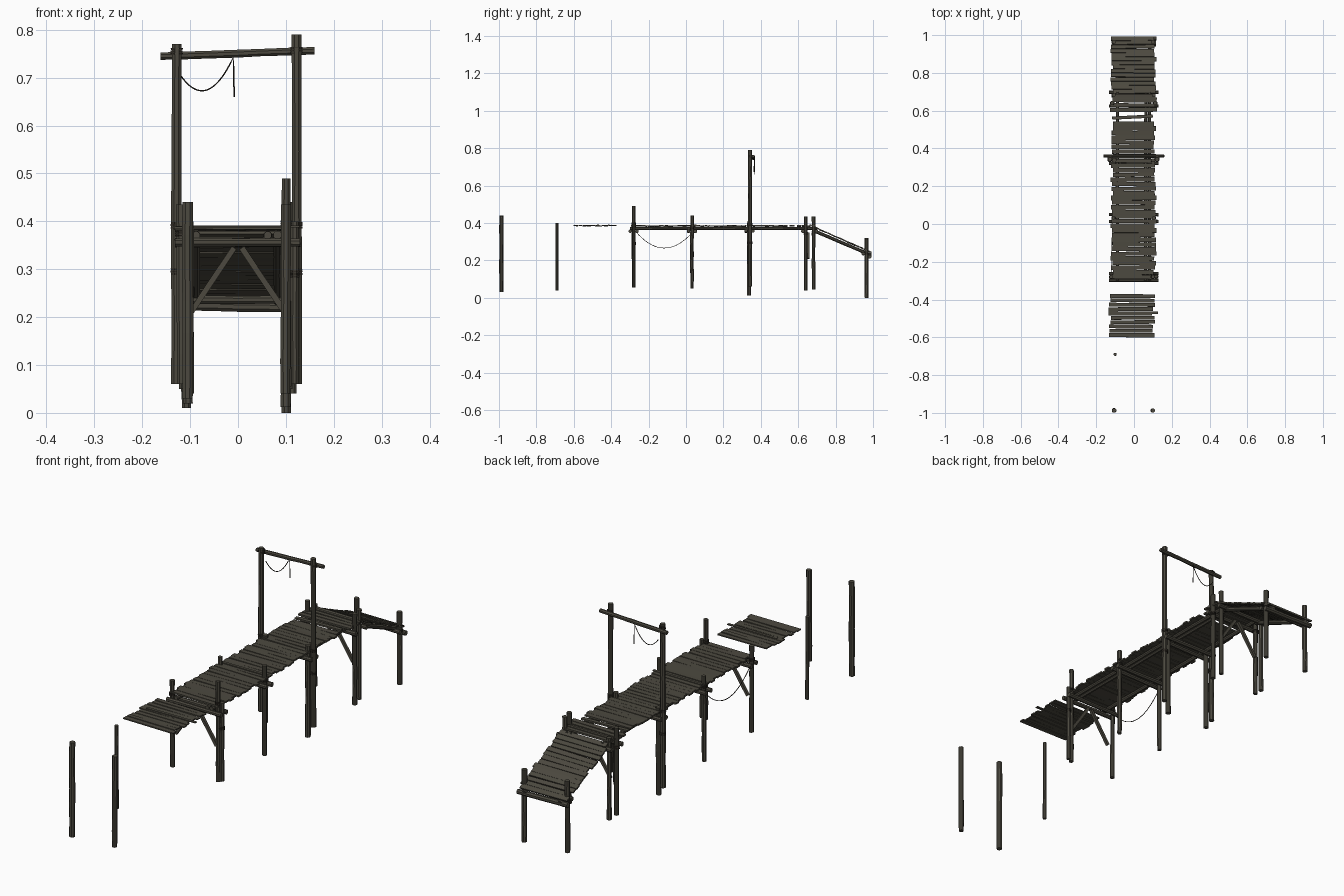
import bpy, bmesh, math, random
from mathutils import Vector, Matrix

if "Cube" in bpy.data.objects:
    bpy.data.objects.remove(bpy.data.objects["Cube"])

random.seed(7)
R = random.uniform


def material(name, col):
    m = bpy.data.materials.new(name)
    m.diffuse_color = (*col, 1)
    m.use_nodes = True
    m.node_tree.nodes["Principled BSDF"].inputs["Base Color"].default_value = m.diffuse_color
    return m


WOOD = material("weathered wood", (0.072, 0.066, 0.050))
ROPE = material("dark rope", (0.030, 0.025, 0.019))


def finish(bm, name, mat):
    bmesh.ops.recalc_face_normals(bm, faces=bm.faces)
    me = bpy.data.meshes.new(name)
    bm.to_mesh(me)
    bm.free()
    me.materials.append(mat)
    ob = bpy.data.objects.new(name, me)
    bpy.context.collection.objects.link(ob)
    return ob


def add_rod(bm, a, b, r, sides=8, rings=4, wobble=0.06):
    """Rough log between two points, slightly uneven along its length."""
    a, b = Vector(a), Vector(b)
    q = (b - a).to_track_quat('Z', 'Y')
    loops = []
    for i in range(rings + 1):
        c = a.lerp(b, i / rings)
        s = r * (1 + R(-wobble, wobble))
        off = Vector((R(-1, 1), R(-1, 1), 0)) * r * wobble
        loops.append([bm.verts.new(c + q @ (off + Vector((
            s * math.cos(2 * math.pi * (k + .5) / sides),
            s * math.sin(2 * math.pi * (k + .5) / sides), 0)))) for k in range(sides)])
    for l0, l1 in zip(loops, loops[1:]):
        for k in range(sides):
            n = (k + 1) % sides
            bm.faces.new((l0[k], l0[n], l1[n], l1[k]))
    bm.faces.new(loops[0][::-1])
    bm.faces.new(loops[-1])


def rods(name, items, mat=WOOD, **kw):
    bm = bmesh.new()
    for a, b, r in items:
        add_rod(bm, a, b, r, **kw)
    return finish(bm, name, mat)


def add_box(bm, centre, size, rot=Matrix()):
    bmesh.ops.create_cube(bm, size=1, matrix=Matrix.Translation(centre) @ rot @ Matrix.Diagonal((*size, 1)))


def planks(name, y0, y1, z0, z1, count, x0=-0.118, x1=0.112, thick=0.007, fill=0.9):
    """Row of uneven boards laid across x, from y0,z0 to y1,z1."""
    bm = bmesh.new()
    slope = math.atan2(z1 - z0, y1 - y0)
    pitch = math.hypot(y1 - y0, z1 - z0) / count
    for i in range(count):
        t = (i + .5) / count
        a, b = x0 + R(-.008, .008), x1 + R(-.008, .008)
        rot = (Matrix.Rotation(slope + R(-.04, .04), 4, 'X') @ Matrix.Rotation(R(-.014, .014), 4, 'Z')
               @ Matrix.Rotation(R(-.01, .01), 4, 'Y'))
        add_box(bm, ((a + b) / 2, y0 + (y1 - y0) * t, z0 + (z1 - z0) * t + R(-.001, .001)),
                (b - a, pitch * fill * R(.88, 1.06), thick), rot)
    return finish(bm, name, WOOD)


def rope(name, pts, r=0.0016):
    cu = bpy.data.curves.new(name, 'CURVE')
    cu.dimensions = '3D'
    cu.bevel_depth, cu.bevel_resolution = r, 1
    sp = cu.splines.new('POLY')
    sp.points.add(len(pts) - 1)
    for p, v in zip(sp.points, pts):
        p.co = (*v, 1)
    cu.materials.append(ROPE)
    bpy.context.collection.objects.link(bpy.data.objects.new(name, cu))


def sag(a, b, low, n=18):
    """Drooping line between two points, dropping by low in the middle."""
    a, b = Vector(a), Vector(b)
    return [a.lerp(b, i / n) - Vector((0, 0, low * (1 - (2 * i / n - 1) ** 2))) for i in range(n + 1)]


# posts: x, y, bottom, top, radius
for name, data in {
    "lone_front_post": [(-.105, -.987, .03, .44, .0125), (.100, -.987, .04, .435, .011),
                        (-.100, -.69, .04, .40, .008)],
    "deck_front_post": [(-.120, -.28, .06, .435, .010), (.100, -.28, .055, .49, .010),
                        (.118, -.278, .06, .40, .009)],
    "deck_middle_post": [(-.108, .032, .05, .42, .010), (.105, .032, .05, .44, .010)],
    "gate_support_post": [(-.104, .337, .02, .40, .011), (.100, .337, .012, .41, .011)],
    "gate_tall_post": [(-.128, .342, .06, .77, .011), (.122, .342, .06, .79, .011)],
    "deck_back_post": [(-.115, .64, .05, .43, .010), (.112, .64, .04, .435, .010),
                       (-.108, .682, .045, .40, .010), (.104, .682, .045, .435, .010)],
    "ramp_end_post": [(-.106, .965, .01, .32, .011), (.100, .965, .0, .315, .011)],
}.items():
    rods(name, [((x + R(-.002, .002), y, b), (x, y, t), r) for x, y, b, t, r in data], rings=6)

# paired cross beams clamping the posts under the deck
beams = []
for y in (-.28, .032, .34, .661):
    w = .036 if y > .6 else .018
    for s in (-1, 1):
        beams.append(((-.132, y + s * w, .357 + R(-.003, .003)), (.130, y + s * w, .357 + R(-.003, .003)), .0095))
rods("cross_beam", beams)
rods("ramp_end_beam", [((-.122, .982, .224), (.120, .982, .220), .011),
                       ((-.118, .948, .236), (.116, .948, .236), .009)])

# stringers under the deck and ramp
rods("deck_stringer", [((x, -.30, .371), (x, .70, .371), .009) for x in (-.088, .062, .083)], rings=8)
rods("ramp_stringer", [((x, .675, .362), (x, .99, .228), .0095) for x in (-.088, .083)])

# diagonal braces at the first and last bents
rods("brace", [((s * .098, y, .21), (s * .008, y, .345), .0085)
               for y in (-.285, .655) for s in (-1, 1)], sides=4, rings=2)

# walking boards
planks("loose_deck_planks", -.60, -.37, .386, .386, 10, -.130, .104, .005, .93)
planks("main_deck_planks", -.292, .543, .384, .384, 34, fill=.95)
planks("sparse_deck_planks", .592, .692, .384, .384, 4, -.122, .116, fill=.85)
planks("ramp_planks", .690, .992, .376, .242, 14, fill=.95)
bm = bmesh.new()
add_box(bm, (-.008, .566, .385), (.215, .017, .007), Matrix.Rotation(.05, 4, 'Z'))
for x, y in ((.01, -.47), (.004, .05), (.003, .665)):  # boards jutting past the edge
    add_box(bm, (x, y, .389), (.236, .012, .004))
finish(bm, "odd_planks", WOOD)

# gate top beam
rods("gate_top_beam", [((-.162, .360, .745), (.160, .360, .756), .0085)], rings=6)

# lashings around the joints
lash = []
for x, y, z, r in [(-.128, .345, .755, .0135), (.122, .345, .757, .0135),
                   (-.128, .342, .392, .0135), (.122, .342, .392, .0135),
                   (-.128, .342, .295, .0135), (.122, .342, .295, .0135),
                   (-.120, -.28, .375, .0125), (.100, -.28, .395, .0125), (.118, -.278, .29, .0115),
                   (-.108, .032, .375, .0125), (.105, .032, .375, .0125),
                   (-.115, .64, .345, .0125), (.112, .64, .345, .0125),
                   (-.106, .965, .235, .0135), (.100, .965, .235, .0135)]:
    for k in (-1, 0, 1):
        lash.append(((x, y, z + k * .005 - .002), (x, y, z + k * .005 + .002), r))
rods("rope_lashing", lash, ROPE, rings=1, wobble=.03)

# hanging ropes
rope("gate_rope", sag((-.120, .362, .705), (-.010, .366, .742), .049)
     + [Vector((-.009, .368, .72)), Vector((-.008, .368, .66))])
rope("side_rope", sag((-.122, -.27, .355), (-.112, .03, .345), .084))
